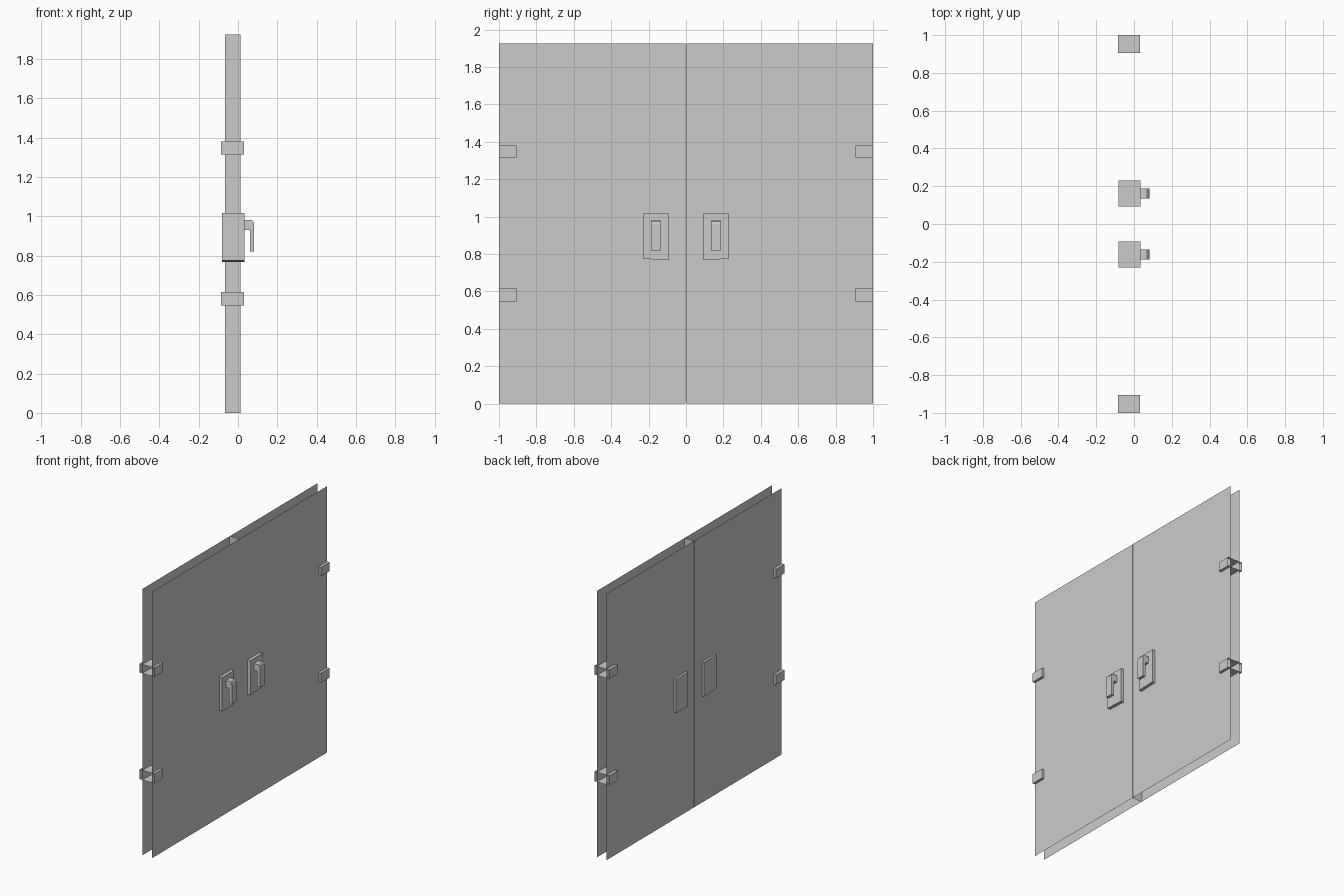
import bpy, bmesh

cube = bpy.data.objects.get("Cube")
if cube:
    bpy.data.objects.remove(cube, do_unlink=True)

GREY = (0.6, 0.6, 0.6, 1)
grey = bpy.data.materials.new("plain grey")
grey.use_nodes = True
grey.diffuse_color = GREY
grey.node_tree.nodes["Principled BSDF"].inputs["Base Color"].default_value = GREY


def finish(name, bm):
    bmesh.ops.recalc_face_normals(bm, faces=bm.faces)
    mesh = bpy.data.meshes.new(name)
    bm.to_mesh(mesh)
    bm.free()
    mesh.materials.append(grey)
    ob = bpy.data.objects.new(name, mesh)
    bpy.context.collection.objects.link(ob)


def box(name, xs, ys, zs, open_side=None, tilt=0):
    """Box between limits; open_side is a test on the face normal."""
    bm = bmesh.new()
    bmesh.ops.create_cube(bm, size=1)
    bm.normal_update()
    if open_side:
        gone = [f for f in bm.faces if open_side(f.normal)]
        bmesh.ops.delete(bm, geom=gone, context='FACES')
    for v in bm.verts:
        v.co = [lim[int(c > 0)] for c, lim in zip(v.co, (xs, ys, zs))]
        # lower edge rises slightly away from the door gap
        if v.co.z == min(zs) or abs(v.co.z - zs[0]) < 1e-5:
            if abs(v.co.y) > min(abs(y) for y in ys) + 1e-4:
                v.co.z += tilt
    finish(name, bm)


def lever(name, ys):
    """Hooked pull handle extruded across the door."""
    profile = [(.033, .98), (.07, .98), (.079, .973), (.082, .96), (.082, .82),
               (.06, .82), (.06, .93), (.033, .93)]
    bm = bmesh.new()
    face = bm.faces.new([bm.verts.new((x, ys[0], z)) for x, z in profile])
    new = bmesh.ops.extrude_face_region(bm, geom=[face])["geom"]
    for v in new:
        if isinstance(v, bmesh.types.BMVert):
            v.co.y = ys[1]
    finish(name, bm)


for side, s in (("left", 1), ("right", -1)):
    def span(a, b):
        return sorted((s * a, s * b))

    # Door leaf: two skins joined only along the meeting edge
    box(f"door_{side}", (-.065, .012), span(.002, 1), (0, 1.925),
        lambda n: abs(n.z) > .5 or n.y * s > .5)
    # Hinges, open on the wall end
    for level, zs in (("lower", (.545, .615)), ("upper", (1.315, 1.38))):
        box(f"hinge_{side}_{level}", (-.086, .031), span(.905, 1), zs,
            lambda n: n.y * s > .5)
    # Lock plate through the leaf, and its handle
    box(f"lock_plate_{side}", (-.081, .034), span(.092, .23), (.768, 1.017), tilt=.006)
    lever(f"handle_{side}", span(.134, .188))
